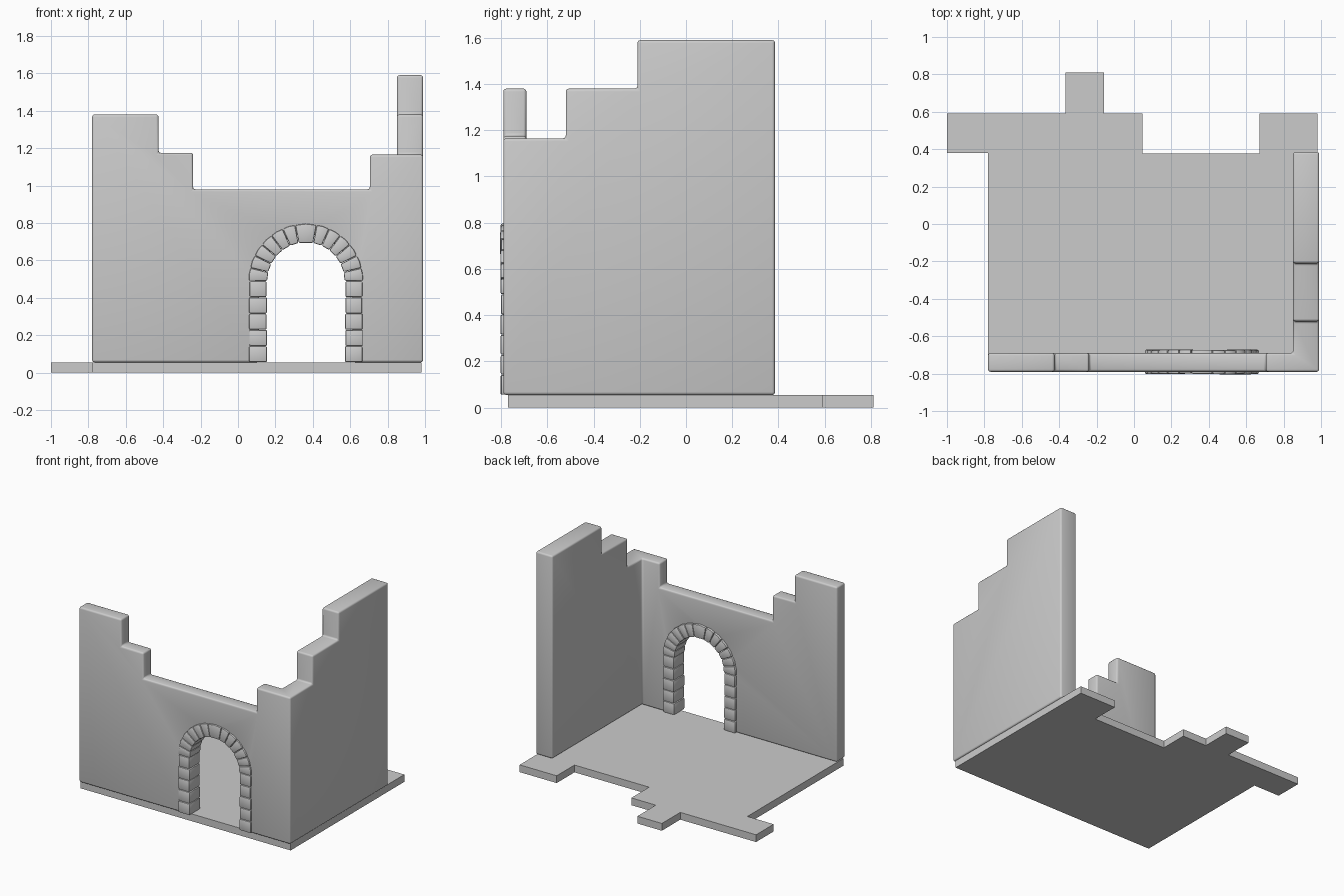
import bpy, bmesh, math, random
from mathutils import Vector

if "Cube" in bpy.data.objects:
    bpy.data.objects.remove(bpy.data.objects["Cube"])

random.seed(4)


def prism(name, pts, to3d, depth):
    """Extrude a closed 2D profile; to3d places a 2D point in space."""
    bm = bmesh.new()
    face = bm.faces.new([bm.verts.new(to3d(a, b)) for a, b in pts])
    out = bmesh.ops.extrude_face_region(bm, geom=[face])
    moved = [v for v in out["geom"] if isinstance(v, bmesh.types.BMVert)]
    bmesh.ops.translate(bm, vec=Vector(depth), verts=moved)
    bmesh.ops.recalc_face_normals(bm, faces=bm.faces)
    mesh = bpy.data.meshes.new(name)
    bm.to_mesh(mesh)
    bm.free()
    ob = bpy.data.objects.new(name, mesh)
    bpy.context.collection.objects.link(ob)
    return ob


def activate(ob):
    bpy.ops.object.select_all(action="DESELECT")
    ob.select_set(True)
    bpy.context.view_layer.objects.active = ob


def bevel(ob, width, segments):
    m = ob.modifiers.new("soft_edges", "BEVEL")
    m.width, m.segments = width, segments
    m.limit_method, m.angle_limit = "ANGLE", math.radians(35)
    activate(ob)
    bpy.ops.object.modifier_apply(modifier=m.name)
    bpy.ops.object.shade_smooth_by_angle(angle=math.radians(35))


def cut(ob, cutter):
    m = ob.modifiers.new("cut", "BOOLEAN")
    m.operation, m.solver, m.object = "DIFFERENCE", "EXACT", cutter
    activate(ob)
    bpy.ops.object.modifier_apply(modifier=m.name)
    bpy.data.objects.remove(cutter)


# Broken floor slab
prism("floor", [(-.78, -.77), (.98, -.77), (.98, .59), (.67, .59), (.67, .377),
                (.045, .377), (.045, .59), (-.16, .59), (-.16, .81), (-.365, .81),
                (-.365, .59), (-1, .59), (-1, .38), (-.78, .38)],
      lambda x, y: (x, y, 0), (0, 0, .055))

# L-shaped wall, full height before the ruined tops are cut away
wall = prism("ruined_wall", [(-.78, -.79), (.99, -.79), (.99, .385), (.85, .385),
                             (.85, -.69), (-.78, -.69)],
             lambda x, y: (x, y, .055), (0, 0, 1.535))

# Stepped cutters for the front and side wall tops
cut(wall, prism("front_step_cutter", [(-.9, 1.38), (-.425, 1.38), (-.425, 1.175),
                                      (-.24, 1.175), (-.24, .98), (.705, .98),
                                      (.705, 1.8), (-.9, 1.8)],
                lambda x, z: (x, -.9, z), (0, .3, 0)))
cut(wall, prism("side_step_cutter", [(-.95, 1.165), (-.52, 1.165), (-.52, 1.38),
                                     (-.21, 1.38), (-.21, 1.9), (-.95, 1.9)],
                lambda y, z: (.6, y, z), (.5, 0, 0)))

# Doorway opening, its edge hidden inside the arch stones
CX, SPRING, R_IN, R_OUT = .363, .49, .207, .304
r = .25
door = [(CX + r * math.cos(math.pi * i / 20), SPRING + r * math.sin(math.pi * i / 20))
        for i in range(21)]
cut(wall, prism("door_cutter", door + [(CX - r, 0), (CX + r, 0)],
                lambda x, z: (x, -.9, z), (0, .3, 0)))
bevel(wall, .013, 3)


# Arch stones, each slightly different in depth
def stone(name, pts):
    front = -.804 + random.uniform(0, .004)
    back = -.671 - random.uniform(0, .004)
    ob = prism(name, pts, lambda x, z: (x, front, z), (0, back - front, 0))
    bevel(ob, .007, 2)


GAP = .001
step = (SPRING - .055) / 5
for side in (-1, 1):
    for i in range(5):
        z0, z1 = .055 + i * step + GAP, .055 + (i + 1) * step - GAP
        ri, ro = R_IN + random.uniform(0, .005), R_OUT - random.uniform(0, .004)
        stone("jamb_stone", [(CX + side * ri, z0), (CX + side * ro, z0),
                             (CX + side * ro, z1), (CX + side * ri, z1)])

# Wider keystone with six voussoirs on each side
key = .38
small = (math.pi - key) / 12
angles = [i * small for i in range(7)]
angles += [math.pi - a for a in reversed(angles)]
for a0, a1 in zip(angles, angles[1:]):
    a0, a1 = a0 + .004, a1 - .004
    am = (a0 + a1) / 2
    ring = [(R_IN, a0), (R_OUT, a0), (R_OUT + .002, am), (R_OUT, a1), (R_IN, a1)]
    stone("keystone" if a1 - a0 > .3 else "arch_stone",
          [(CX + q * math.cos(a), SPRING + q * math.sin(a)) for q, a in ring])
